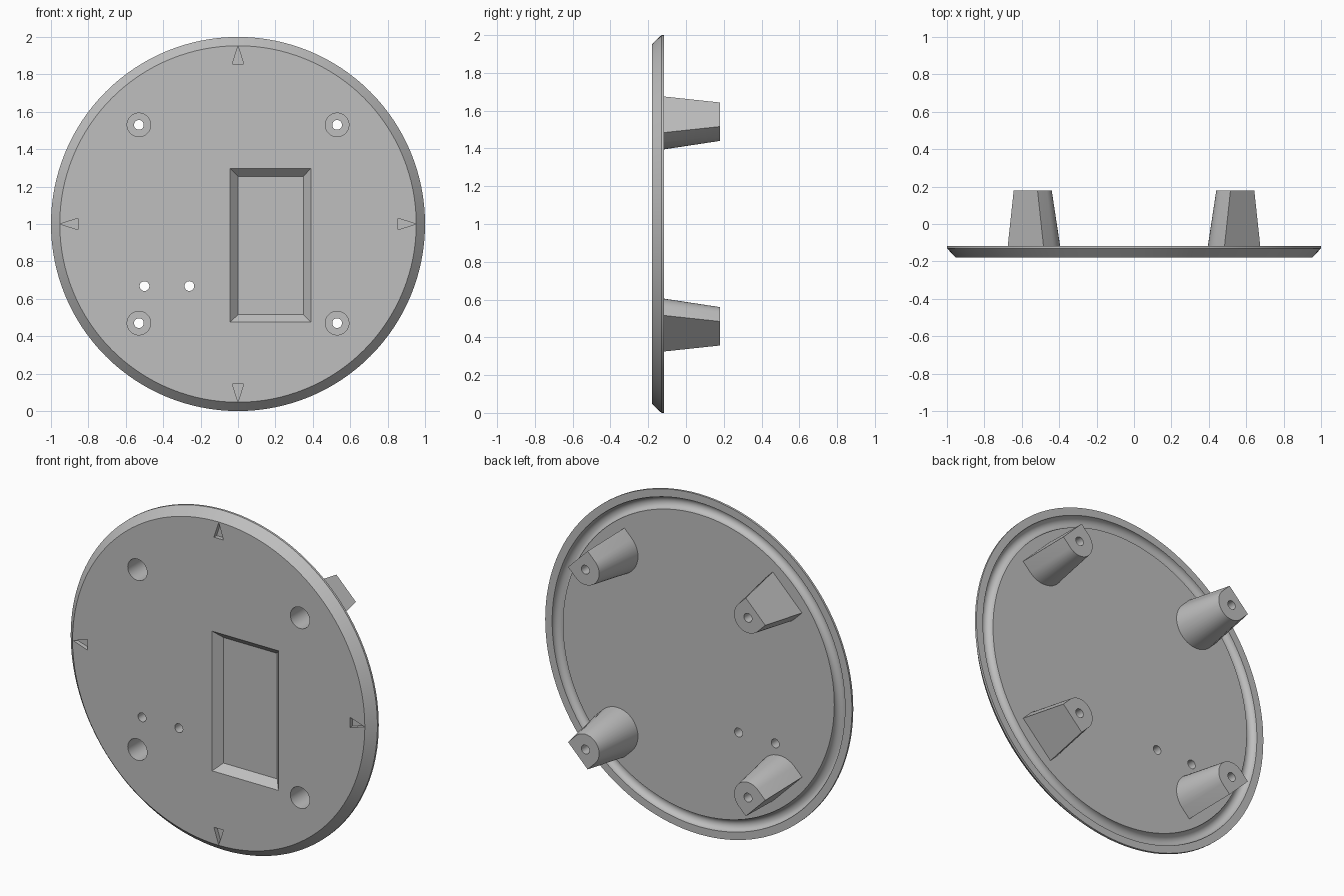
import bpy, bmesh
from math import sin, cos, pi, radians
from mathutils import Vector

cube = bpy.data.objects.get("Cube")
if cube:
    bpy.data.objects.remove(cube, do_unlink=True)

grey = bpy.data.materials.new("plain_grey")
grey.use_nodes = True
colour = (0.52, 0.52, 0.52, 1)
grey.diffuse_color = colour
grey.node_tree.nodes["Principled BSDF"].inputs["Base Color"].default_value = colour

FRONT, BACK, TIP = -0.18, -0.117, 0.18
POST = 0.53      # post offset from the centre along x and z


def loft(name, rings):
    """Closed solid through rings of points, capped at both ends."""
    bm = bmesh.new()
    loops = [[bm.verts.new(p) for p in ring] for ring in rings]
    n = len(loops[0])
    for a, b in zip(loops, loops[1:]):
        for i in range(n):
            j = (i + 1) % n
            bm.faces.new((a[i], a[j], b[j], b[i]))
    bm.faces.new(loops[0])
    bm.faces.new(loops[-1])
    bmesh.ops.recalc_face_normals(bm, faces=bm.faces)
    mesh = bpy.data.meshes.new(name)
    bm.to_mesh(mesh)
    bm.free()
    mesh.materials.append(grey)
    ob = bpy.data.objects.new(name, mesh)
    bpy.context.collection.objects.link(ob)
    return ob


def circle(x, z, r, y, n=32):
    return [(x + r * cos(2 * pi * i / n), y, z + r * sin(2 * pi * i / n)) for i in range(n)]


def rect(x0, x1, z0, z1, y):
    return [(x0, y, z0), (x1, y, z0), (x1, y, z1), (x0, y, z1)]


def u_shape(sx, sz, r, d, y, n=20):
    """Half circle facing the centre, straight sides, flat end facing outwards."""
    out = Vector((sx, 0, sz)).normalized()
    side = Vector((-sz, 0, sx)).normalized()
    c = Vector((sx * POST, y, 1 + sz * POST))
    pts = [c + side * (r * cos(pi * i / n)) - out * (r * sin(pi * i / n)) for i in range(n + 1)]
    return pts + [c - side * r + out * d, c + side * r + out * d]


def drill(x, z, r, y0, y1):
    return loft("cutter", [circle(x, z, r, y0), circle(x, z, r, y1)])


def cut(target, cutters):
    bpy.context.view_layer.objects.active = target
    for c in cutters:
        c.hide_render = True
        mod = target.modifiers.new("cut", 'BOOLEAN')
        mod.operation = 'DIFFERENCE'
        mod.solver = 'EXACT'
        mod.object = c
        bpy.ops.object.modifier_apply(modifier=mod.name)


def smooth(ob):
    bpy.ops.object.select_all(action='DESELECT')
    ob.select_set(True)
    bpy.context.view_layer.objects.active = ob
    bpy.ops.object.shade_smooth_by_angle(angle=radians(30))


# Round plate: chamfered front edge, round groove near the back rim
profile = [(0.953, FRONT), (1.0, -0.13), (1.0, BACK)]
profile += [(0.92 + 0.035 * cos(pi * i / 12), BACK - 0.035 * sin(pi * i / 12)) for i in range(13)]
plate = loft("plate", [circle(0, 1, r, y, 128) for r, y in profile])

# Four tapered posts
corners = [(sx, sz) for sx in (-1, 1) for sz in (-1, 1)]
names = {-1: "right", 1: "left"}
posts = []
for sx, sz in corners:
    name = f"{'upper' if sz > 0 else 'lower'}_{names[sx]}_post"
    posts.append(loft(name, [u_shape(sx, sz, 0.135, 0.07, BACK - 0.006),
                             u_shape(sx, sz, 0.135, 0.07, BACK),
                             u_shape(sx, sz, 0.09, 0.07, TIP)]))

# Screw holes: wide bore from the front, narrow hole through the tip
all_cutters = []
for (sx, sz), post in zip(corners, posts):
    x, z = sx * POST, 1 + sz * POST
    bore = drill(x, z, 0.063, FRONT - 0.1, 0.1)
    hole = drill(x, z, 0.026, 0.05, TIP + 0.1)
    cut(post, [bore, hole])
    cut(plate, [bore])
    all_cutters += [bore, hole]

# Two small through holes
small = [drill(x, 0.668, 0.026, FRONT - 0.1, BACK + 0.1) for x in (-0.5, -0.26)]

# Rectangular pocket with sloping sides
pocket = loft("cutter", [rect(-0.043, 0.39, 0.475, 1.298, FRONT - 0.05),
                         rect(-0.043, 0.39, 0.475, 1.298, FRONT),
                         rect(0, 0.35, 0.515, 1.255, FRONT + 0.045)])

# Four engraved triangles pointing at the rim
marks = []
for k in range(4):
    ux, uz = ((0, 1), (1, 0), (0, -1), (-1, 0))[k]
    tri = [(0.95, 0), (0.855, 0.031), (0.855, -0.031)]
    marks.append(loft("cutter", [[(ux * a + uz * b, y, 1 + uz * a - ux * b) for a, b in tri]
                                 for y in (FRONT - 0.05, FRONT + 0.025)]))

cutters = small + [pocket] + marks
cut(plate, cutters)
for c in all_cutters + cutters:
    bpy.data.objects.remove(c, do_unlink=True)

for ob in [plate] + posts:
    smooth(ob)
